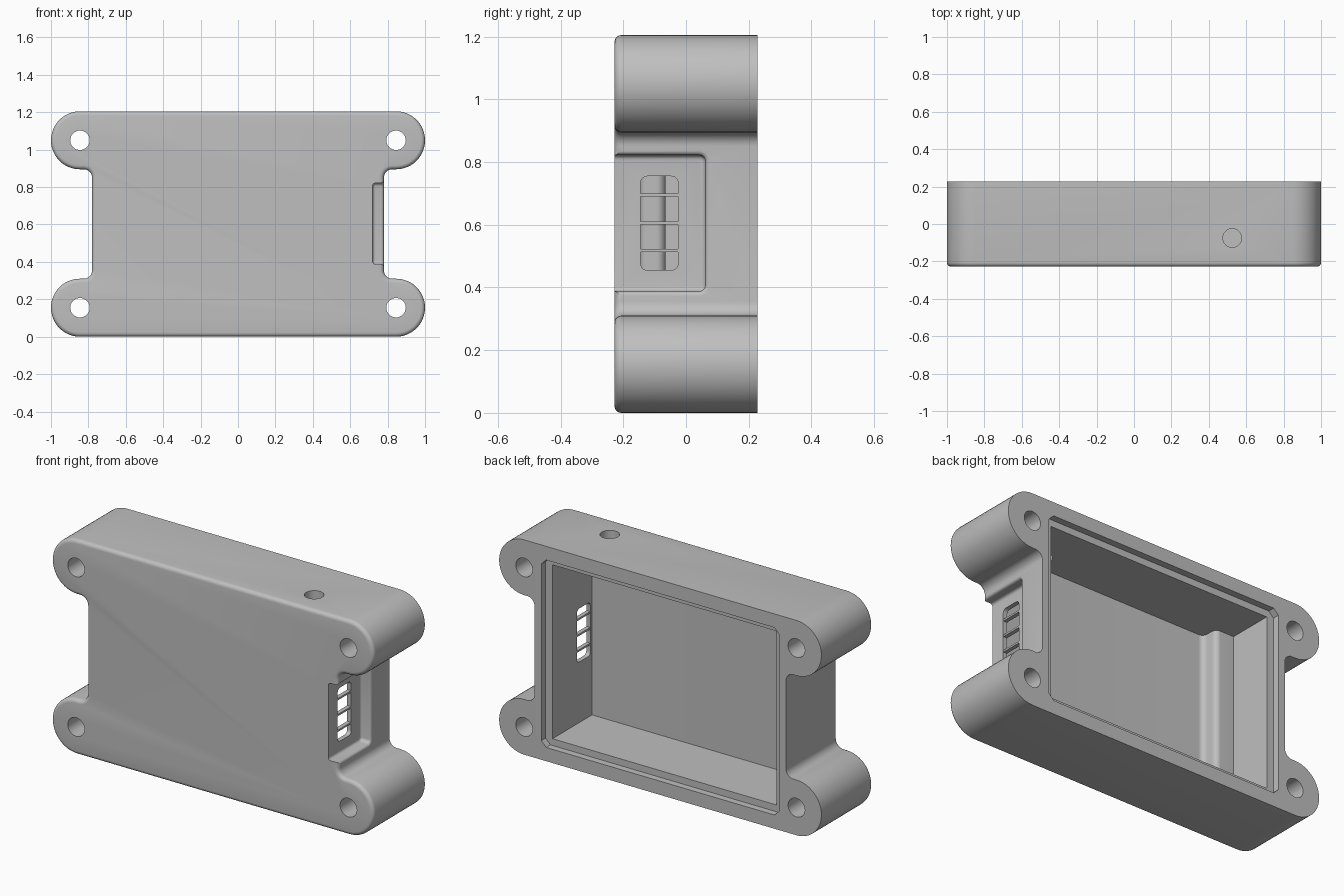
import bpy, bmesh
from math import sin, cos, radians

if "Cube" in bpy.data.objects:
    bpy.data.objects.remove(bpy.data.objects["Cube"], do_unlink=True)

MID = 0.6025          # height of the horizontal symmetry plane
FRONT, BACK = -0.228, 0.228

grey = bpy.data.materials.new("plain_grey")
grey.use_nodes = True
grey.diffuse_color = (0.52, 0.52, 0.52, 1)
grey.node_tree.nodes["Principled BSDF"].inputs["Base Color"].default_value = (0.52, 0.52, 0.52, 1)


def arc(cx, cy, r, start, end, steps=8):
    angles = [radians(start + (end - start) * i / steps) for i in range(steps + 1)]
    return [(cx + r * cos(a), cy + r * sin(a)) for a in angles]


def loft(name, rings):
    """Closed solid through rings of equal point count."""
    bm = bmesh.new()
    loops = [[bm.verts.new(p) for p in ring] for ring in rings]
    n = len(loops[0])
    for a, b in zip(loops, loops[1:]):
        for i in range(n):
            j = (i + 1) % n
            bm.faces.new((a[i], a[j], b[j], b[i]))
    bm.faces.new(loops[0])
    bm.faces.new(loops[-1])
    bmesh.ops.recalc_face_normals(bm, faces=bm.faces)
    mesh = bpy.data.meshes.new(name)
    bm.to_mesh(mesh)
    bm.free()
    mesh.materials.append(grey)
    obj = bpy.data.objects.new(name, mesh)
    bpy.context.collection.objects.link(obj)
    return obj


def along_x(pts, x):
    return [(x, a, b) for a, b in pts]


def along_y(pts, y):
    return [(a, y, b) for a, b in pts]


def along_z(pts, z):
    return [(a, b, z) for a, b in pts]


def round_rect(a0, a1, b0, b1, r, steps=5):
    return (arc(a1 - r, b1 - r, r, 0, 90, steps) + arc(a0 + r, b1 - r, r, 90, 180, steps)
            + arc(a0 + r, b0 + r, r, 180, 270, steps) + arc(a1 - r, b0 + r, r, 270, 360, steps))


def case_outline(d):
    """Four eared outline, inset by d."""
    q = arc(0.845, 0.4475, 0.155 - d, 90, -90, 24)
    q += arc(0.825, 0.2475, 0.045 + d, 90, 180, 8)
    right = q + [(x, -z) for x, z in reversed(q)]
    left = [(-x, z) for x, z in reversed(right)]
    return [(x, z + MID) for x, z in right + left]


# Case body with a rounded front rim
R = 0.022
rings = [along_y(case_outline(0), BACK)]
for i in range(6):
    t = radians(90 * i / 5)
    rings.append(along_y(case_outline(R * (1 - cos(t))), FRONT + R * (1 - sin(t))))
body = loft("case_body", rings)

cutters = []

# Inner cavity, with a rounded ledge along one side of its floor
floor = ([(0.695, 0.4), (0.695, -0.16)] + arc(-0.55, -0.13, 0.03, -90, -180)
         + arc(-0.61, -0.095, 0.03, 0, 90) + [(-0.695, -0.065), (-0.695, 0.4)])
cutters.append(loft("cavity_cutter", [along_z(floor, 0.115), along_z(floor, 1.09)]))

# Shallow lid recess with chamfered corners
lid = round_rect(-0.738, 0.738, 0.077, 1.128, 0.03, 1)
cutters.append(loft("lid_recess_cutter", [along_y(lid, 0.19), along_y(lid, 0.4)]))

# Bolt holes through the ears
for x in (-0.845, 0.845):
    for z in (-0.4475, 0.4475):
        ring = arc(x, MID + z, 0.052, 0, 360, 32)[:-1]
        cutters.append(loft("bolt_hole_cutter", [along_y(ring, -0.4), along_y(ring, 0.4)]))

# Cable hole through the top wall
ring = arc(0.525, -0.075, 0.05, 0, 360, 32)[:-1]
cutters.append(loft("cable_hole_cutter", [along_z(ring, 1.0), along_z(ring, 1.4)]))

# Side pocket with soft floor and rim
r = 0.015
steps = [(0.72 + r - r * cos(radians(a)), 2 * r - r * sin(radians(a))) for a in range(0, 91, 18)]
steps += [(0.78 - r + r * sin(radians(a)), r * cos(radians(a))) for a in range(0, 91, 18)]
steps.append((0.9, 0))
pocket = [along_x(round_rect(-0.4, 0.077 - d, 0.373 + d, 0.837 - d, 0.035 - d), x)
          for x, d in steps]
cutters.append(loft("pocket_cutter", pocket))

# Vent opening through the pocket wall
vent = round_rect(-0.145, -0.025, 0.455, 0.755, 0.022)
cutters.append(loft("vent_cutter", [along_x(vent, 0.6), along_x(vent, 0.85)]))

for cutter in cutters:
    cutter.hide_render = True
    mod = body.modifiers.new(cutter.name, "BOOLEAN")
    mod.operation, mod.solver, mod.object = "DIFFERENCE", "EXACT", cutter
    bpy.context.view_layer.objects.active = body
    bpy.ops.object.modifier_apply(modifier=mod.name)
    bpy.data.objects.remove(cutter, do_unlink=True)

# Fins dividing the vent into four slots
for i, z in enumerate((0.518, 0.606, 0.695)):
    fin = [(-0.15, z - 0.005), (-0.02, z - 0.005), (-0.02, z + 0.005), (-0.15, z + 0.005)]
    loft("vent_fin_%d" % (i + 1), [along_x(fin, 0.696), along_x(fin, 0.719)])

bpy.ops.object.select_all(action="DESELECT")
body.select_set(True)
bpy.context.view_layer.objects.active = body
bpy.ops.object.shade_smooth_by_angle(angle=radians(30))
